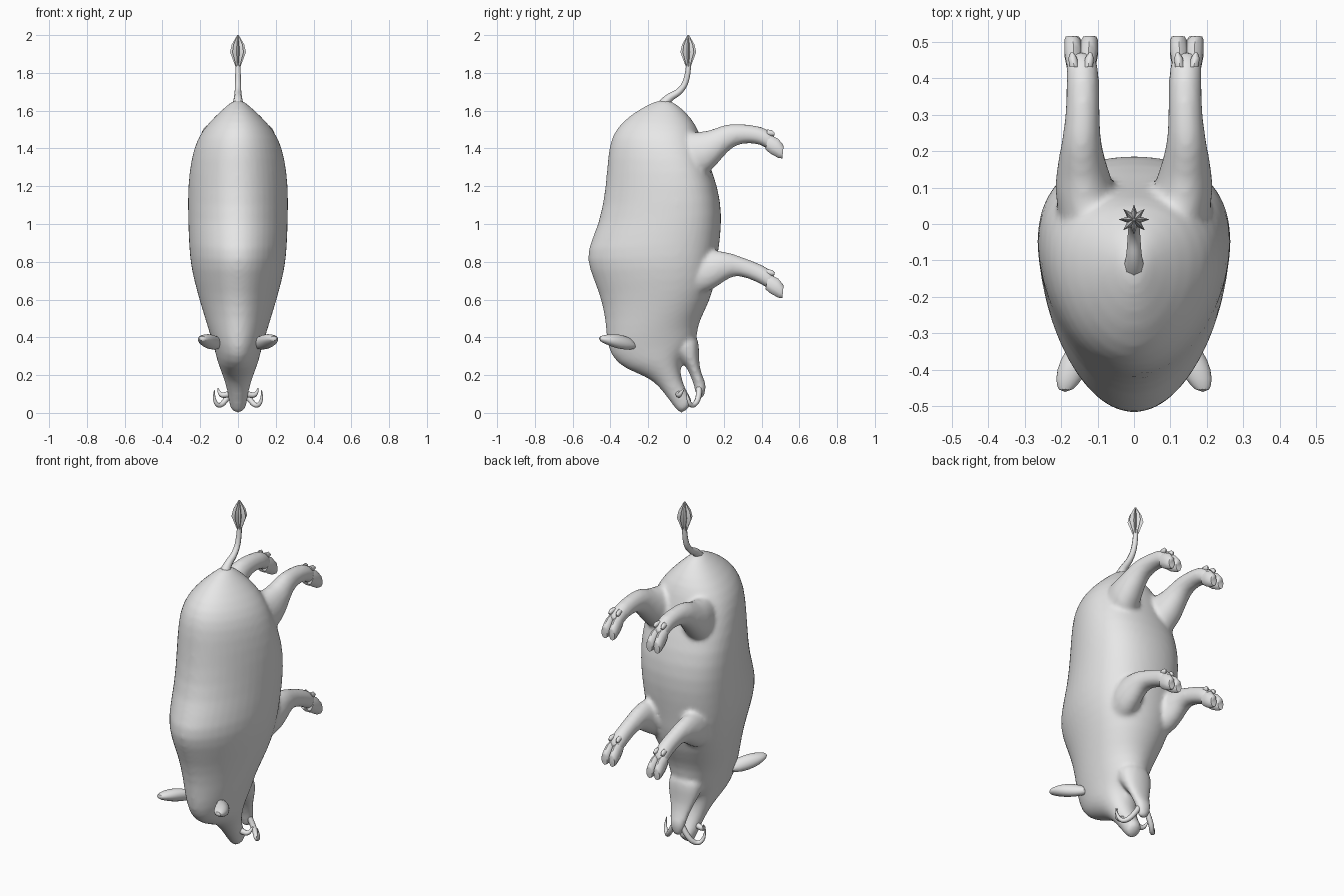
import bpy, bmesh, math

cube = bpy.data.objects.get("Cube")
if cube:
    bpy.data.objects.remove(cube, do_unlink=True)

hide = bpy.data.materials.new("grey_hide")
hide.use_nodes = True
GREY = (0.8, 0.8, 0.8, 1)
hide.diffuse_color = GREY
hide.node_tree.nodes["Principled BSDF"].inputs["Base Color"].default_value = GREY


def select(obs):
    bpy.ops.object.select_all(action='DESELECT')
    for ob in obs:
        ob.select_set(True)
    bpy.context.view_layer.objects.active = obs[0]


def finish(name, bm, levels=0, angle=50):
    """Turn a bmesh into a shaded object."""
    bmesh.ops.recalc_face_normals(bm, faces=bm.faces[:])
    mesh = bpy.data.meshes.new(name)
    bm.to_mesh(mesh)
    bm.free()
    mesh.materials.append(hide)
    ob = bpy.data.objects.new(name, mesh)
    bpy.context.collection.objects.link(ob)
    if levels:
        mod = ob.modifiers.new("subdivide", 'SUBSURF')
        mod.levels = mod.render_levels = levels
    select([ob])
    bpy.ops.object.shade_smooth_by_angle(angle=math.radians(angle))
    return ob


def skin(bm, loops):
    """Bridge vertex loops and cap both ends."""
    for a, b in zip(loops, loops[1:]):
        n = len(a)
        for i in range(n):
            bm.faces.new((a[i], a[(i + 1) % n], b[(i + 1) % n], b[i]))
    bm.faces.new(loops[0])
    bm.faces.new(loops[-1])


def loft(name, rings, side=1, segs=16, levels=1):
    """Rings: first edge (y, z), second edge (y, z), half width, optional x."""
    bm = bmesh.new()
    loops = []
    for y1, z1, y2, z2, rx, *xc in rings:
        x0 = xc[0] if xc else 0
        shift = min(0.14, rx * 0.55)      # big sections are widest near the belly
        loop = []
        for i in range(segs):
            t = math.tau * i / segs
            s, c = math.sin(t), math.cos(t)
            u = 0.5 - 0.5 * c + shift * s * s
            loop.append(bm.verts.new((side * (x0 + rx * s), y1 + (y2 - y1) * u, z1 + (z2 - z1) * u)))
        loops.append(loop)
    skin(bm, loops)
    return finish(name, bm, levels)


def tube(name, points, radii):
    """Tapered tube along a smooth path."""
    cu = bpy.data.curves.new(name, 'CURVE')
    cu.dimensions = '3D'
    cu.bevel_depth = 1
    cu.bevel_resolution = 2
    cu.use_fill_caps = True
    sp = cu.splines.new('NURBS')
    sp.points.add(len(points) - 1)
    for p, co, r in zip(sp.points, points, radii):
        p.co = (*co, 1)
        p.radius = r
    sp.use_endpoint_u = True
    sp.order_u = 3
    sp.resolution_u = 6
    cu.materials.append(hide)
    ob = bpy.data.objects.new(name, cu)
    bpy.context.collection.objects.link(ob)


# Body and upper head, from rump down to snout
flesh = [loft("body", [
    (-.13, 1.665, -.08, 1.655, .018),
    (-.24, 1.615, -.01, 1.605, .08),
    (-.345, 1.54, .06, 1.52, .165),
    (-.4, 1.46, .085, 1.44, .22),
    (-.418, 1.36, .115, 1.34, .25),
    (-.428, 1.2, .17, 1.2, .269),
    (-.462, 1.0, .193, 1.05, .267),
    (-.535, .86, .18, .9, .262),
    (-.518, .76, .16, .78, .252),
    (-.46, .63, .15, .65, .219),
    (-.43, .5, .1, .54, .183),
    (-.425, .4, .06, .46, .155),
    (-.405, .3, .06, .37, .125),
    (-.325, .23, .005, .33, .113),
    (-.2, .19, -.035, .26, .092),
    (-.14, .135, -.025, .18, .068),
    (-.095, .075, .005, .11, .052),
    (-.055, .02, .035, .07, .048),
    (-.025, -.015, .03, .04, .034),
], segs=24)]

# Lower jaw, hanging open
flesh.append(loft("lower_jaw", [
    (-.12, .36, .065, .43, .11),
    (-.06, .3, .072, .34, .1),
    (.0, .25, .068, .26, .076),
    (.025, .19, .088, .19, .054),
    (.043, .14, .112, .15, .046),
    (.05, .1, .1, .1, .037),
    (.06, .07, .09, .07, .018),
]))

# Leg profiles, upper edge and lower edge
HIND = [
    (-.14, 1.46, -.08, 1.22, .06, .1),
    (.02, 1.49, .09, 1.23, .095, .13),
    (.12, 1.49, .17, 1.32, .073, .142),
    (.2, 1.533, .23, 1.395, .056, .145),
    (.29, 1.532, .29, 1.43, .048, .141),
    (.4, 1.522, .39, 1.425, .046, .14),
    (.46, 1.485, .43, 1.395, .047, .143),
    (.48, 1.45, .45, 1.385, .034, .145),
]
FORE = [
    (-.14, .82, -.08, .6, .05, .1),
    (.04, .85, .09, .62, .083, .13),
    (.13, .86, .17, .67, .067, .143),
    (.21, .86, .23, .715, .053, .145),
    (.3, .825, .28, .73, .046, .141),
    (.41, .785, .38, .69, .045, .14),
    (.46, .75, .43, .66, .047, .143),
    (.48, .71, .45, .645, .034, .145),
]

for side, label in ((1, "left"), (-1, "right")):
    for part, rings, drop in (("hind", HIND, 0), ("front", FORE, .74)):
        flesh.append(loft(f"{label}_{part}_leg", rings, side))
        # Cloven hoof halves and dewclaws
        for k, toe in ((-1, "inner"), (1, "outer")):
            x = .145 + k * .019
            loft(f"{label}_{part}_{toe}_hoof", [
                (.44, 1.475 - drop, .42, 1.395 - drop, .021, x),
                (.487, 1.452 - drop, .447, 1.373 - drop, .026, x + k * .002),
                (.514, 1.42 - drop, .488, 1.35 - drop, .024, x + k * .004),
                (.516, 1.41 - drop, .51, 1.347 - drop, .019, x + k * .005),
            ], side, segs=10, levels=0)
            loft(f"{label}_{part}_{toe}_dewclaw", [
                (.43, 1.5 - drop, .43, 1.47 - drop, .013, x),
                (.455, 1.497 - drop, .455, 1.465 - drop, .012, x + k * .004),
                (.47, 1.482 - drop, .468, 1.47 - drop, .005, x + k * .006),
            ], side, segs=8, levels=0)

    # Leaf-shaped ear
    loft(f"{label}_ear", [
        (-.25, .34, -.27, .385, .03, .09),
        (-.31, .33, -.33, .413, .042, .13),
        (-.37, .34, -.38, .42, .047, .16),
        (-.425, .362, -.425, .415, .04, .178),
        (-.462, .382, -.462, .406, .018, .19),
    ], side, segs=12)

    # Curled tusks
    tube(f"{label}_lower_tusk", [(side * x, y, z) for x, y, z in
         ((.02, .07, .14), (.06, .07, .07), (.1, .03, .03), (.13, .01, .07), (.125, .0, .12))],
         (.016, .015, .013, .009, .002))
    tube(f"{label}_upper_tusk", [(side * x, y, z) for x, y, z in
         ((.02, -.04, .11), (.07, -.04, .09), (.1, -.03, .1), (.105, -.01, .13))],
         (.018, .016, .011, .003))

# Fuse body, jaw and legs into one continuous hide
select(flesh)
bpy.ops.object.convert(target='MESH')
bpy.ops.object.join()
body = bpy.context.view_layer.objects.active
fuse = body.modifiers.new("fuse", 'REMESH')
fuse.mode = 'VOXEL'
fuse.voxel_size = 0.012
fuse.use_smooth_shade = True
soften = body.modifiers.new("soften", 'SMOOTH')
soften.factor = 0.5
soften.iterations = 8

# Tail and its ribbed tuft
tube("tail", [(0, y, z) for y, z in
     ((-.12, 1.63), (-.1, 1.665), (-.03, 1.7), (.01, 1.77), (.015, 1.86))],
     (.03, .022, .017, .015, .013))
bm = bmesh.new()
loops = []
for z, r in ((1.83, .012), (1.91, .042), (1.95, .033), (2.0, .004)):
    loop = []
    for i in range(16):
        t, reach = i * math.pi / 8, r * (1, .5)[i % 2]
        loop.append(bm.verts.new((math.sin(t) * reach, .012 + math.cos(t) * reach, z)))
    loops.append(loop)
skin(bm, loops)
finish("tail_tuft", bm, angle=20)
